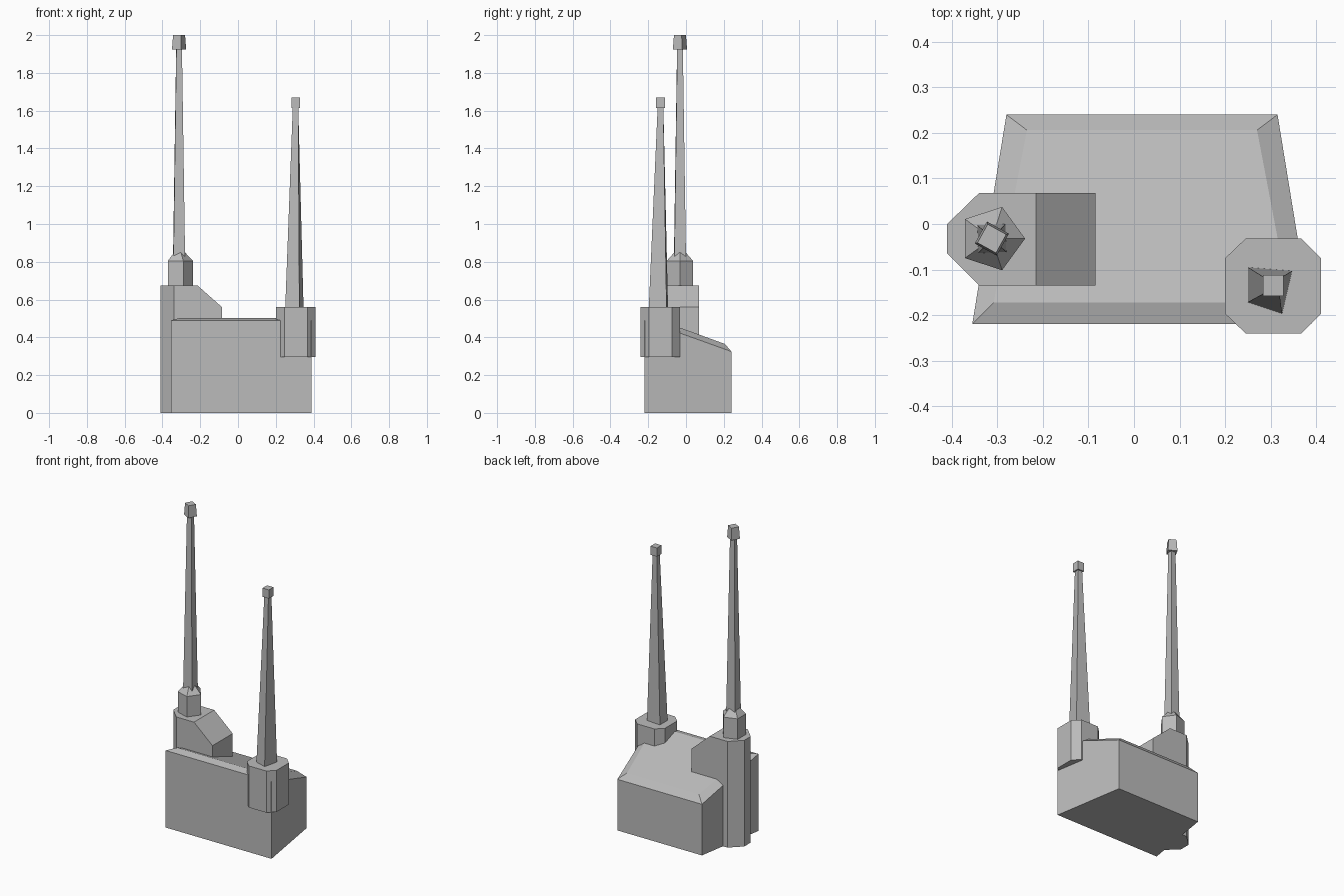
import bpy, bmesh, math

if "Cube" in bpy.data.objects:
    bpy.data.objects.remove(bpy.data.objects["Cube"])

grey = bpy.data.materials.new("concrete_grey")
grey.diffuse_color = (0.5, 0.5, 0.5, 1)
grey.use_nodes = True
grey.node_tree.nodes["Principled BSDF"].inputs["Base Color"].default_value = grey.diffuse_color


def loft(name, rings):
    """Solid skinned through rings of points, capped at both ends."""
    bm = bmesh.new()
    loops = [[bm.verts.new(p) for p in ring] for ring in rings]
    n = len(loops[0])
    for a, b in zip(loops, loops[1:]):
        for i in range(n):
            j = (i + 1) % n
            bm.faces.new((a[i], a[j], b[j], b[i]))
    bm.faces.new(loops[0])
    bm.faces.new(loops[-1])
    bmesh.ops.recalc_face_normals(bm, faces=bm.faces)
    mesh = bpy.data.meshes.new(name)
    bm.to_mesh(mesh)
    bm.free()
    mesh.materials.append(grey)
    obj = bpy.data.objects.new(name, mesh)
    bpy.context.collection.objects.link(obj)
    return obj


def flat(points, z):
    return [(x, y, z) for x, y in points]


def ngon(cx, cy, r, n, turn, z):
    return [(cx + r * math.cos(math.radians(turn) + math.tau * i / n),
             cy + r * math.sin(math.radians(turn) + math.tau * i / n), z)
            for i in range(n)]


# Main hall: tapered plan, roof falling to the back, chamfered roof rim
plan = [(-0.355, -0.22), (0.39, -0.22), (0.315, 0.24), (-0.28, 0.24)]
rim = [(x, y, 0.49 if y < 0 else 0.325) for x, y in plan]
roof = [(-0.308, -0.172, 0.502), (0.342, -0.172, 0.502),
        (0.27, 0.206, 0.365), (-0.235, 0.206, 0.365)]
loft("main_hall", [flat(plan, 0), rim, roof])

# Left tower: chamfered outer side, sloped shoulder towards the hall
tower = [(-0.41, -0.065), (-0.34, -0.135), (-0.215, -0.135), (-0.085, -0.135),
         (-0.085, 0.068), (-0.215, 0.068), (-0.34, 0.068), (-0.41, 0.0)]
tower_obj = loft("left_tower", [flat(tower, 0),
                 [(x, y, 0.56 if x > -0.1 else 0.675) for x, y in tower]])
# split the top at the shoulder so both parts stay flat
bm = bmesh.new()
bm.from_mesh(tower_obj.data)
ridge = [v for v in bm.verts if abs(v.co.x + 0.215) < 1e-4 and v.co.z > 0.5]
bmesh.ops.connect_verts(bm, verts=ridge)
bm.to_mesh(tower_obj.data)
bm.free()

# Tall stack: pentagonal collar with pointed top, tapered shaft, flared cap
cx, cy = -0.312, -0.032
loft("tall_stack_collar", [ngon(cx, cy, 0.073, 5, 0, 0.66),
                           ngon(cx, cy, 0.073, 5, 0, 0.805),
                           ngon(cx, cy, 0.008, 5, 0, 0.875)])
loft("tall_stack_shaft", [ngon(cx, cy, 0.046, 4, 47, 0.70),
                          ngon(cx, cy, 0.021, 4, 47, 1.925)])
loft("tall_stack_cap", [ngon(cx, cy, 0.039, 4, 16, 1.925),
                        ngon(cx, cy, 0.033, 4, 16, 2.0)])

# Right turret: eight-sided drum on the front corner
drum = [(0.245, -0.24), (0.367, -0.24), (0.41, -0.197), (0.41, -0.075),
        (0.367, -0.032), (0.245, -0.032), (0.2, -0.075), (0.2, -0.197)]
loft("right_turret", [flat(drum, 0.295), flat(drum, 0.56)])

# Short stack: uneven four-sided shaft with a small square cap
foot = [(0.25, -0.172), (0.325, -0.197), (0.347, -0.103), (0.25, -0.095)]
head = [(0.29, -0.15), (0.319, -0.15), (0.319, -0.12), (0.29, -0.12)]
cap = [(0.283, -0.158), (0.328, -0.158), (0.328, -0.112), (0.283, -0.112)]
loft("short_stack_shaft", [flat(foot, 0.555), flat(head, 1.62)])
loft("short_stack_cap", [flat(cap, 1.615), flat(cap, 1.67)])
